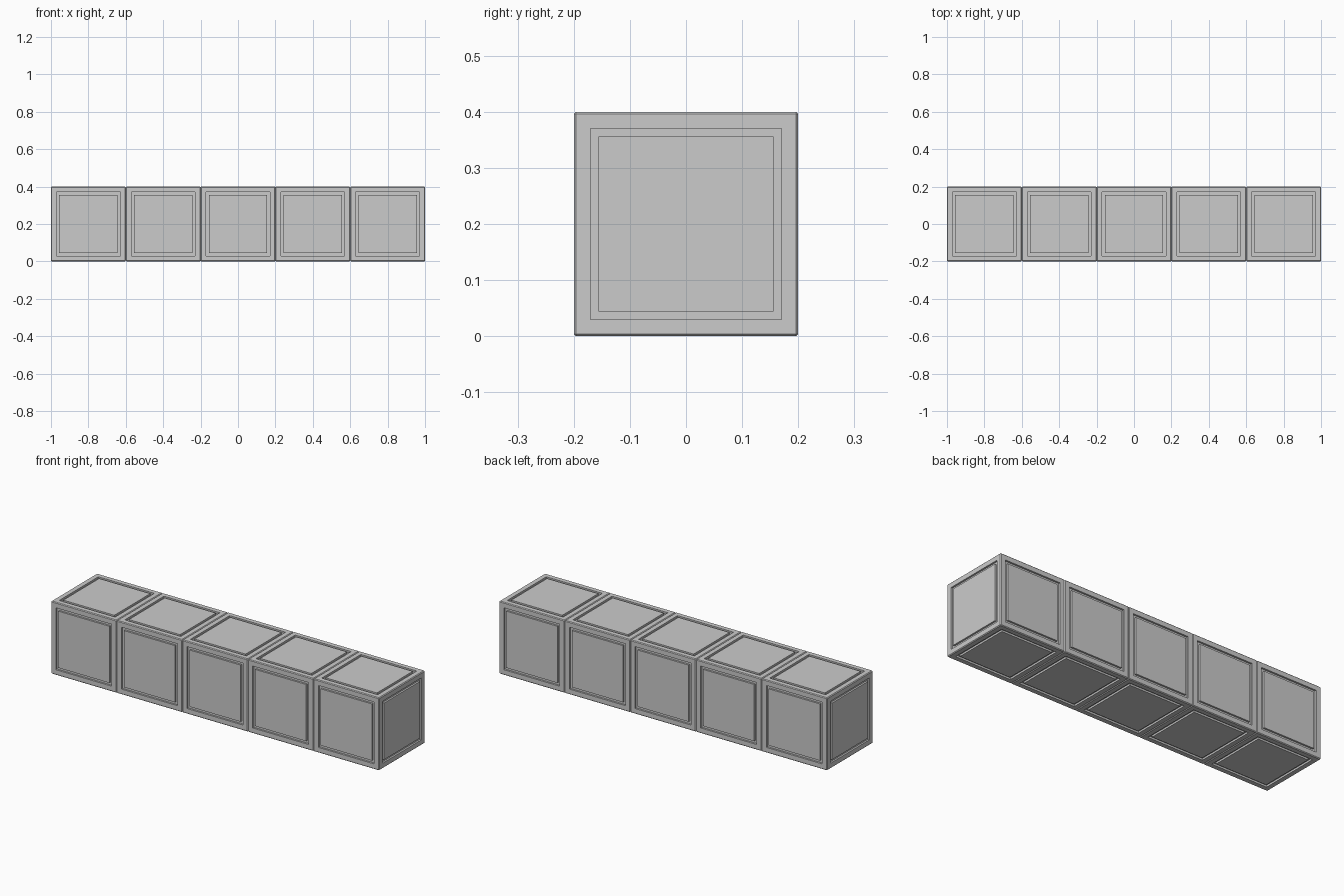
import bpy, bmesh
from mathutils import Matrix

if "Cube" in bpy.data.objects:
    bpy.data.objects.remove(bpy.data.objects["Cube"])

SIZE = 0.4       # block edge length
COUNT = 5        # blocks in the row
BEVEL = 0.004    # chamfer on the block edges
FRAME = 0.0255   # flat border between chamfer and groove
GROOVE = 0.0145  # groove width
DEPTH = 0.01     # groove depth


def block_mesh():
    bm = bmesh.new()
    # chamfered cube
    bmesh.ops.create_cube(bm, size=SIZE)
    bmesh.ops.bevel(bm, geom=bm.edges[:], offset=BEVEL, offset_type='OFFSET',
                    segments=1, affect='EDGES', profile=0.5)
    bm.normal_update()
    # square groove around the panel on each of the six sides
    sides = [f for f in bm.faces if f.calc_area() > 0.1]
    for thickness, depth in ((FRAME, 0), (0, -DEPTH), (GROOVE, 0), (0, DEPTH)):
        bmesh.ops.inset_individual(bm, faces=sides, thickness=thickness,
                                   depth=depth, use_even_offset=True)
        bm.normal_update()
    mesh = bpy.data.meshes.new("panelled_block")
    bm.to_mesh(mesh)
    bm.free()
    return mesh


# row of identical blocks sharing one mesh
mesh = block_mesh()
for i in range(COUNT):
    block = bpy.data.objects.new(f"block_{i + 1}", mesh)
    block.location = ((i - (COUNT - 1) / 2) * SIZE, 0, SIZE / 2)
    bpy.context.collection.objects.link(block)
